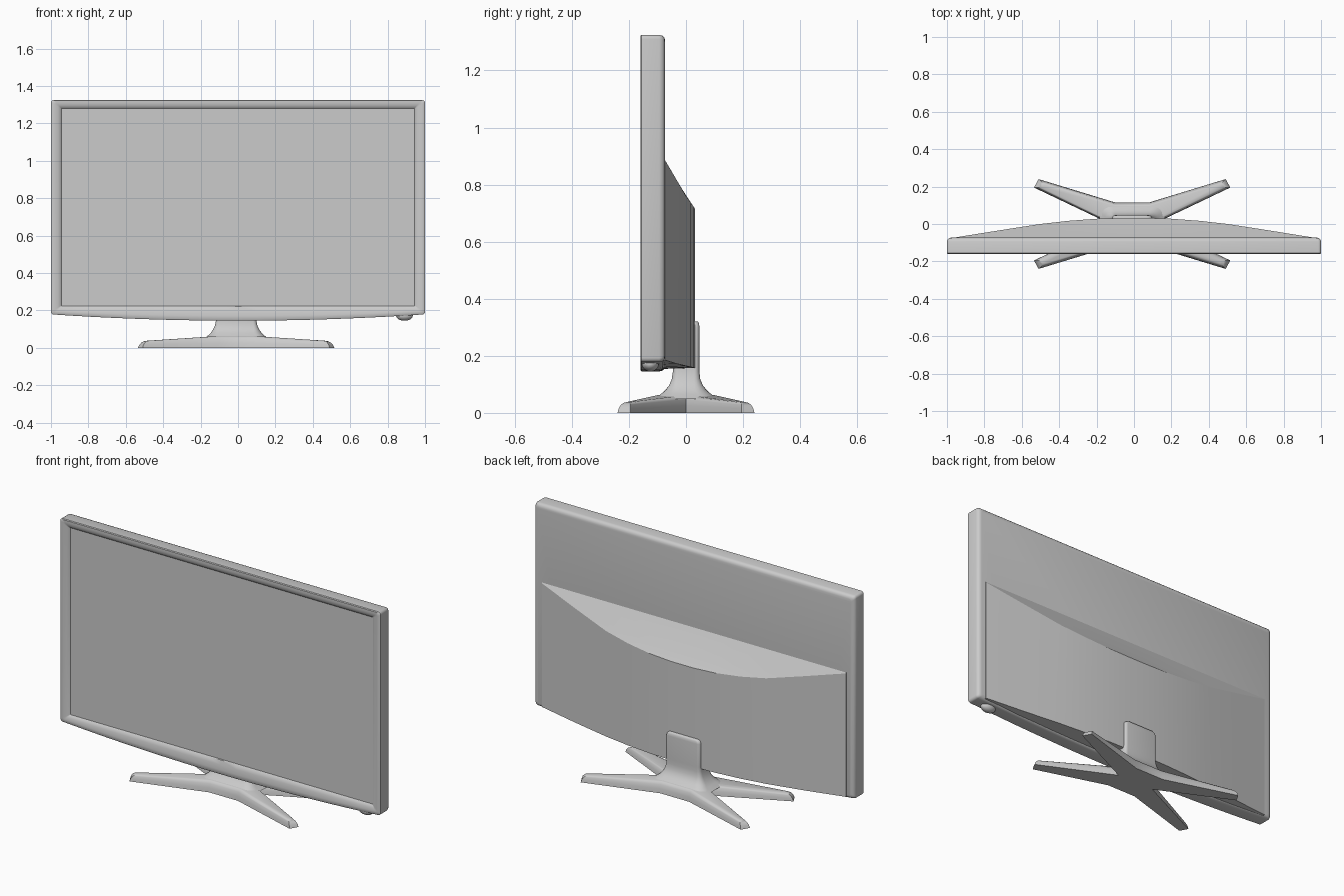
import bpy, bmesh
from math import cos, sin, pi
from mathutils import Vector

if "Cube" in bpy.data.objects:
    bpy.data.objects.remove(bpy.data.objects["Cube"])


def finish(name, bm, angle=40):
    bmesh.ops.recalc_face_normals(bm, faces=bm.faces)
    me = bpy.data.meshes.new(name)
    bm.to_mesh(me)
    bm.free()
    ob = bpy.data.objects.new(name, me)
    bpy.context.collection.objects.link(ob)
    bpy.ops.object.select_all(action='DESELECT')
    ob.select_set(True)
    bpy.context.view_layer.objects.active = ob
    bpy.ops.object.shade_smooth_by_angle(angle=angle * pi / 180)
    return ob


def loft(bm, rings, cap_start=True, cap_end=True):
    vs = [[bm.verts.new(p) for p in r] for r in rings]
    n = len(vs[0])
    for a, b in zip(vs, vs[1:]):
        for i in range(n):
            j = (i + 1) % n
            bm.faces.new((a[i], a[j], b[j], b[i]))
    if cap_start:
        bm.faces.new(vs[0][::-1])
    if cap_end:
        bm.faces.new(vs[-1])
    return vs


def outline(y, hx, z0, sag, z1, r):
    """Upright rounded rectangle whose bottom edge sags in the middle."""
    pts = []
    n = 20
    for i in range(n + 1):
        u = -1 + 2 * i / n
        pts.append((u * (hx - r), y, z0 - sag * (1 - u * u)))
    for cx, cz, a0 in ((hx - r, z0 + r, -90), (hx - r, z1 - r, 0),
                       (-hx + r, z1 - r, 90), (-hx + r, z0 + r, 180)):
        for k in range(5):
            if (a0 == -90 and k == 0) or (a0 == 180 and k == 4):
                continue
            a = (a0 + 22.5 * k) * pi / 180
            pts.append((cx + r * cos(a), y, cz + r * sin(a)))
    return pts


# Frame: sloping bezel in front, rounded edge at the back
bm = bmesh.new()
loft(bm, [
    outline(-0.144, 0.943, 0.226, 0.0, 1.278, 0.002),
    outline(-0.150, 0.947, 0.222, 0.0, 1.282, 0.003),
    outline(-0.157, 0.962, 0.210, 0.012, 1.295, 0.006),
    outline(-0.160, 0.980, 0.196, 0.025, 1.309, 0.010),
    outline(-0.160, 0.995, 0.183, 0.032, 1.321, 0.013),
    outline(-0.156, 1.000, 0.178, 0.033, 1.325, 0.015),
    outline(-0.094, 1.000, 0.178, 0.033, 1.325, 0.015),
    outline(-0.083, 0.997, 0.181, 0.033, 1.322, 0.015),
    outline(-0.076, 0.989, 0.187, 0.033, 1.315, 0.015),
    outline(-0.073, 0.978, 0.195, 0.033, 1.305, 0.015),
], cap_start=False)
finish("screen_frame", bm)

# Screen panel
bm = bmesh.new()
bm.faces.new([bm.verts.new((x, -0.146, z)) for x, z in
              ((-0.946, 0.223), (0.946, 0.223), (0.946, 1.281), (-0.946, 1.281))])
finish("screen", bm)

# Back housing: curved wall with a slanted top that cuts a curved crease
half = [(0.95, -0.071), (0.72, -0.034), (0.50, 0.0), (0.35, 0.017), (0.20, 0.028), (0.07, 0.032)]
columns = [(-x, y) for x, y in half] + half[::-1]


def slope_z(y):
    return 0.88 - (y + 0.07) * 1.714 if y < 0 else 0.76 - y * 1.4


bm = bmesh.new()
rings = []
for x, y in columns:
    zb = 0.154 + 0.03 * x * x
    ym = -0.07 + (y + 0.07) * 0.7
    rings.append([(x, -0.085, zb), (x, y, zb + 0.003), (x, y, slope_z(y)),
                  (x, ym, slope_z(ym)), (x, -0.073, 0.885), (x, -0.085, 0.885)])
loft(bm, rings)
finish("back_housing", bm, 25)

# Control knob under the right corner
bm = bmesh.new()
bmesh.ops.create_uvsphere(bm, u_segments=24, v_segments=12, radius=1)
for v in bm.verts:
    v.co = (0.89 + v.co.x * 0.045, -0.125 + v.co.y * 0.03, 0.172 + v.co.z * 0.027)
finish("control_knob", bm)

# Stand base: four-legged star with rounded top edges
SX = -0.01
quad = [(0.115, 0.0), (0.525, 0.195), (0.50, 0.24), (0.09, 0.115)]
star = (quad + [(-x, y) for x, y in quad[::-1]]
        + [(-x, -y) for x, y in quad[1:]] + [(x, -y) for x, y in quad[:0:-1]])


def star_ring(inset, tip, f):
    pts = [Vector(p) for p in star]
    out = []
    for i, p in enumerate(pts):
        d0 = (p - pts[i - 1]).normalized()
        d1 = (pts[(i + 1) % len(pts)] - p).normalized()
        n0, n1 = Vector((-d0.y, d0.x)), Vector((-d1.y, d1.x))
        q = p + (n0 + n1) * (inset / (1 + n0.dot(n1)))
        h = 0.063
        if abs(p.x) > 0.3:
            q -= Vector((0.93 * (1 if p.x > 0 else -1), 0.36 * (1 if p.y > 0 else -1))) * tip
            h = 0.038
        out.append((q.x + SX, q.y, h * f))
    return out


bm = bmesh.new()
vs = loft(bm, [star_ring(0, 0, 0), star_ring(0.002, 0.004, 0.4), star_ring(0.007, 0.010, 0.75),
               star_ring(0.013, 0.017, 0.93), star_ring(0.019, 0.026, 1.0)],
          cap_end=False)
top = vs[-1]
for leg in ((0, 1, 2, 3), (4, 5, 6, 7), (7, 8, 9, 10), (11, 12, 13, 0), (0, 3, 4, 7, 10, 11)):
    bm.faces.new([top[i] for i in leg])
finish("stand_base", bm, 50)


# Stand neck: flared column rising into a plate behind the housing
def neck_ring(z, hx, y0, y1, r):
    pts = []
    for cx, cy, a0 in ((hx - r, y1 - r, 0), (-hx + r, y1 - r, 90),
                       (-hx + r, y0 + r, 180), (hx - r, y0 + r, 270)):
        for k in range(6):
            a = (a0 + 18 * k) * pi / 180
            pts.append((SX + cx + r * cos(a), cy + r * sin(a), z))
    return pts


bm = bmesh.new()
loft(bm, [neck_ring(*a) for a in (
    (0.048, 0.175, -0.105, 0.105, 0.05),
    (0.066, 0.150, -0.088, 0.088, 0.045),
    (0.080, 0.136, -0.072, 0.072, 0.04),
    (0.097, 0.124, -0.059, 0.059, 0.03),
    (0.118, 0.114, -0.050, 0.050, 0.022),
    (0.145, 0.108, -0.046, 0.047, 0.018),
    (0.170, 0.106, -0.046, 0.047, 0.016),
    (0.300, 0.106, -0.046, 0.047, 0.016),
    (0.312, 0.102, -0.046, 0.046, 0.016),
    (0.319, 0.092, -0.046, 0.043, 0.016),
    (0.321, 0.082, -0.046, 0.040, 0.016))])
finish("stand_neck", bm, 50)
